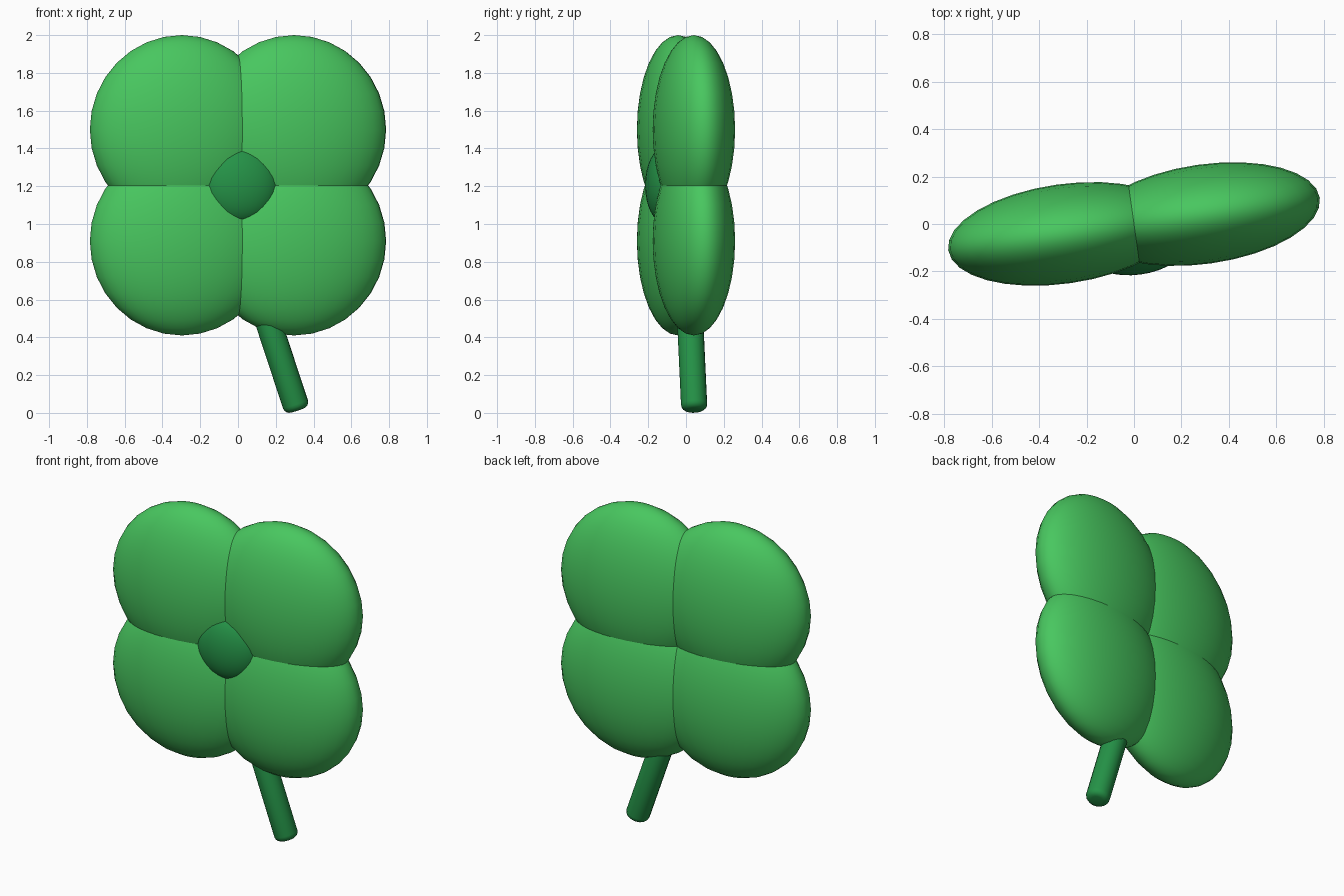
import bpy, math
from mathutils import Matrix, Vector

if "Cube" in bpy.data.objects:
    bpy.data.objects.remove(bpy.data.objects["Cube"])

TURN = Matrix.Rotation(math.radians(8), 4, 'Z')  # whole clover is turned slightly
MID = 1.205                                      # height where the leaves meet


def material(name, rgb):
    m = bpy.data.materials.new(name)
    m.diffuse_color = (*rgb, 1)
    m.use_nodes = True
    m.node_tree.nodes["Principled BSDF"].inputs["Base Color"].default_value = m.diffuse_color
    return m


leaf_green = material("leaf_green", (0.065, 0.57, 0.115))
dark_green = material("dark_green", (0.018, 0.29, 0.063))


def finish(obj, name, mat, matrix):
    obj.name = name
    obj.data.name = name
    obj.data.materials.append(mat)
    obj.matrix_world = TURN @ matrix


def ellipsoid(name, centre, radii, mat):
    bpy.ops.mesh.primitive_uv_sphere_add(segments=32, ring_count=16, radius=1)
    obj = bpy.context.object
    bpy.ops.object.shade_smooth()
    finish(obj, name, mat, Matrix.Translation(centre) @ Matrix.Diagonal((*radii, 1)))


# Four overlapping flattened leaves
for side, sx in (("left", -1), ("right", 1)):
    for level, sz in (("lower", -1), ("upper", 1)):
        ellipsoid(f"{level}_{side}_leaf", (0.3 * sx, 0, MID + 0.295 * sz),
                  (0.492, 0.21, 0.5), leaf_green)

# Flattened button at the front centre
ellipsoid("centre_button", (0, -0.115, MID), (0.2, 0.1, 0.2), dark_green)

# Leaning stem with rounded ends, its top hidden inside the leaves
LENGTH = 0.75
LEAN = Matrix.Rotation(math.radians(-18.4), 4, 'Y')
bpy.ops.mesh.primitive_cylinder_add(vertices=16, radius=0.07, depth=LENGTH)
stem = bpy.context.object
bevel = stem.modifiers.new("rounded_ends", 'BEVEL')
bevel.width = 0.035
bevel.segments = 4
bevel.limit_method = 'ANGLE'
bevel.angle_limit = math.radians(60)
bpy.ops.object.modifier_apply(modifier=bevel.name)
bpy.ops.object.shade_smooth_by_angle(angle=math.radians(40))
base = Vector((0.318, 0, 0.013))
finish(stem, "stem", dark_green,
       Matrix.Translation(base) @ LEAN @ Matrix.Translation((0, 0, LENGTH / 2)))
